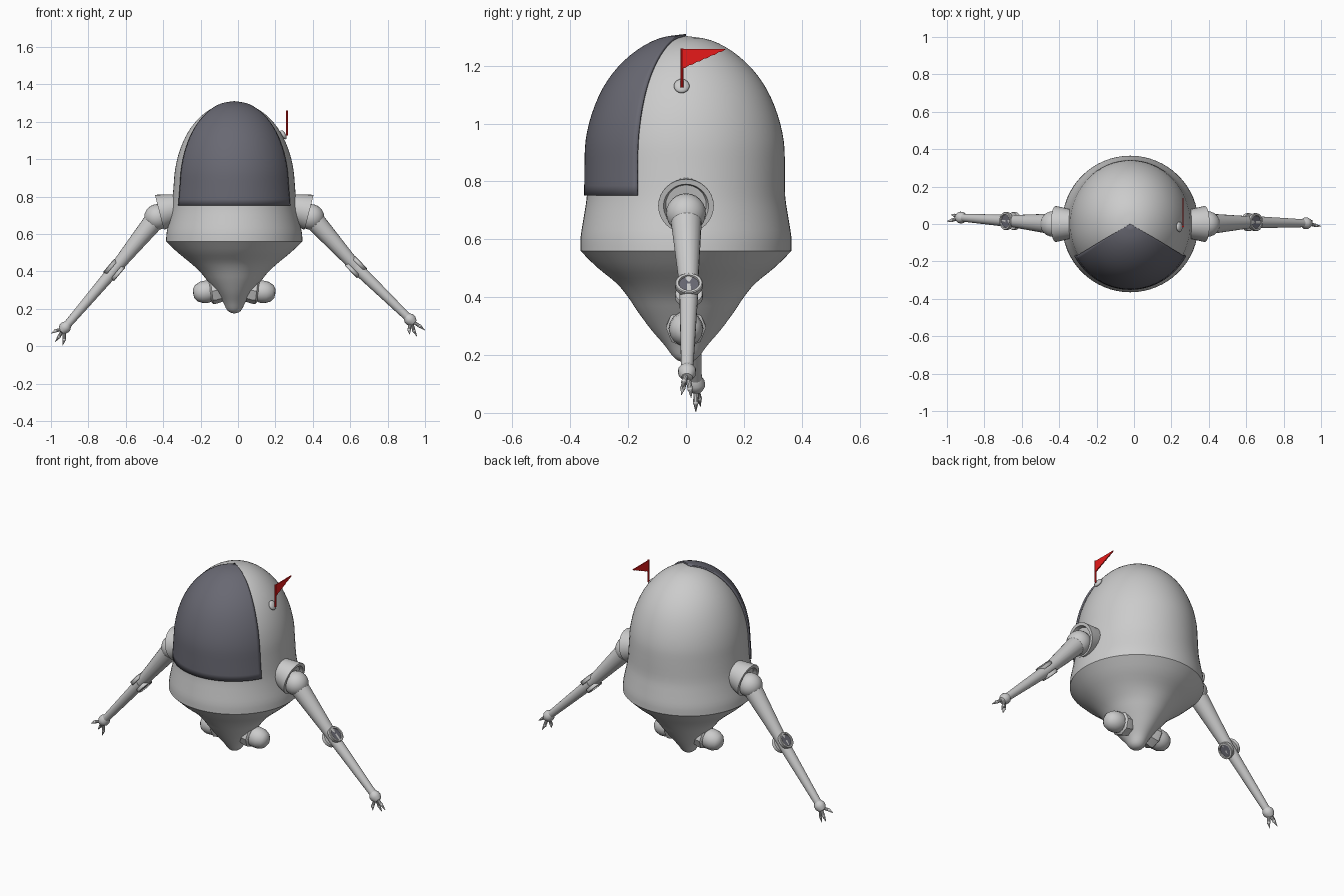
import bpy, bmesh, math
from mathutils import Vector

if "Cube" in bpy.data.objects:
    bpy.data.objects.remove(bpy.data.objects["Cube"])

CX = -0.02  # body axis


def material(name, rgb):
    m = bpy.data.materials.new(name)
    m.diffuse_color = (*rgb, 1)
    m.use_nodes = True
    m.node_tree.nodes["Principled BSDF"].inputs["Base Color"].default_value = m.diffuse_color
    return m


DARK = material("dark_glass", (0.14, 0.14, 0.17))
RED = material("flag_red", (0.8, 0.01, 0.01))


def finish(name, bm, mat=None, smooth=True):
    bmesh.ops.remove_doubles(bm, verts=bm.verts, dist=1e-5)
    bmesh.ops.recalc_face_normals(bm, faces=bm.faces)
    me = bpy.data.meshes.new(name)
    bm.to_mesh(me)
    bm.free()
    ob = bpy.data.objects.new(name, me)
    bpy.context.collection.objects.link(ob)
    if mat:
        me.materials.append(mat)
    if smooth:
        bpy.ops.object.select_all(action='DESELECT')
        ob.select_set(True)
        bpy.context.view_layer.objects.active = ob
        bpy.ops.object.shade_smooth_by_angle(angle=math.radians(35))
    return ob


def skin(bm, rings, closed):
    n = len(rings[0])
    for a, b in zip(rings, rings[1:]):
        for i in range(n if closed else n - 1):
            j = (i + 1) % n
            bm.faces.new((a[i], a[j], b[j], b[i]))


def spline(pts, steps=3):
    """Catmull-Rom refinement of a profile."""
    P = [Vector(p) for p in pts]
    P = [2 * P[0] - P[1]] + P + [2 * P[-1] - P[-2]]
    out = []
    for a, b, c, d in zip(P, P[1:], P[2:], P[3:]):
        for k in range(steps):
            t = k / steps
            out.append(0.5 * (2 * b + (c - a) * t + (2 * a - 5 * b + 4 * c - d) * t * t
                              + (3 * b - a - 3 * c + d) * t ** 3))
    return out + [P[-2]]


def oval_shell(name, pts, a0=0, a1=360, segs=64, grow=0, mat=None):
    """Upright revolve with separate x and y radii."""
    bm = bmesh.new()
    closed = a1 - a0 == 360
    count = segs if closed else segs + 1
    rings = []
    for rx, ry, z in pts:
        g = grow if rx > 1e-6 else 0
        ring = []
        for i in range(count):
            t = math.radians(a0 + (a1 - a0) * i / segs)
            ring.append(bm.verts.new((CX + (rx + g) * math.cos(t), (ry + g) * math.sin(t), z + grow * 0.5)))
        rings.append(ring)
    skin(bm, rings, closed)
    return finish(name, bm, mat)


def lathe(name, profile, origin, axis, segs=24, mat=None):
    """Revolve (radius, height) pairs round an axis."""
    q = Vector(axis).normalized().to_track_quat('Z', 'Y')
    bm = bmesh.new()
    rings = [[bm.verts.new(Vector(origin) + q @ Vector((r * math.cos(2 * math.pi * i / segs),
                                                      r * math.sin(2 * math.pi * i / segs), h)))
              for i in range(segs)] for r, h in profile]
    skin(bm, rings, True)
    return finish(name, bm, mat)


def limb(name, p, q, r1, r2, segs=20, mat=None):
    d = Vector(q) - Vector(p)
    return lathe(name, [(0, 0), (r1, 0), (r2, d.length), (0, d.length)], p, d, segs, mat)


def ball(name, c, r, axis=(0, 0, 1), flat=1.0):
    prof = [(r * math.sin(math.pi * k / 12), -r * flat * math.cos(math.pi * k / 12)) for k in range(13)]
    return lathe(name, prof, c, axis)


# Domed upper body
dome = [(.365, .365, .56), (.361, .364, .61), (.346, .353, .68), (.334, .343, .75),
        (.325, .342, .85), (.317, .338, .94), (.297, .317, 1.03), (.262, .28, 1.117),
        (.215, .228, 1.19), (.153, .16, 1.25), (.08, .084, 1.289), (0, 0, 1.303)]
oval_shell("upper_body", spline(dome))

# Tapered lower body
tail = [(.365, .365, .56), (.305, .307, .503), (.238, .24, .448), (.185, .2, .40), (.146, .168, .352),
        (.095, .12, .287), (.06, .075, .235), (.04, .045, .195), (.02, .023, .179), (0, 0, .175)]
oval_shell("lower_body", spline(tail))

# Visor wrapped round the front
visor = oval_shell("visor", spline(dome[3:]), -151, -29, 40, 0.004, DARK)
thick = visor.modifiers.new("thickness", 'SOLIDIFY')
thick.thickness = 0.01
thick.offset = 0

# Arms: elbow, wrist and finger tips per side
arms = {
    1: ("right", (.63, .01, .424), (.912, .004, .15),
        [(1.0, -.012, .085), (.957, .018, .052), (.918, -.016, .062)]),
    -1: ("left", (-.662, .016, .408), (-.918, .034, .108),
         [(-1.0, .014, .068), (-.978, .05, .022), (-.938, .034, .003)]),
}
for s, (side, elbow, wrist, tips) in arms.items():
    elbow, wrist = Vector(elbow), Vector(wrist)
    # Flared shoulder socket and ball
    face = Vector((CX + s * .4, 0, .715))
    out = Vector((s * .97, 0, -.25))
    lathe(side + "_shoulder_socket",
          [(0, -.12), (.07, -.12), (.096, -.005), (.096, 0), (.078, 0), (.07, -.02), (0, -.02)], face, out, 32)
    shoulder = Vector((CX + s * .412, 0, .69))
    ball(side + "_shoulder_ball", shoulder, .069, out)
    # Arm segments
    limb(side + "_upper_arm", shoulder, elbow, .056, .031)
    limb(side + "_forearm", elbow, wrist, .033, .021)
    # Elbow discs on both faces of the joint
    along = (wrist - shoulder).normalized()
    normal = along.cross(Vector((0, 1, 0))).normalized()
    for k, n in enumerate((normal, -normal)):
        c = elbow + n * .026
        lathe(f"{side}_elbow_disc_{k}",
              [(0, -.01), (.046, -.01), (.048, -.006), (.048, .009), (.045, .012), (.036, .012), (.034, .004), (0, .004)],
              c, n, 28)
        lathe(f"{side}_elbow_inset_{k}", [(0, .004), (.034, .004), (.034, .006), (0, .006)], c, n, 28, DARK)
    # Palm and clawed fingers
    axis = (wrist - elbow).normalized()
    palm = wrist + axis * .014
    lathe(side + "_palm", [(0, -.034), (.02, -.03), (.031, -.012), (.031, .006), (.02, .026), (0, .032)], palm, axis, 16)
    for k, tip in enumerate(tips):
        tip = Vector(tip)
        d = tip - palm
        spread = d - axis * d.dot(axis)
        root = palm + d * .25
        knuckle = palm + d * .62 + spread * .12
        limb(f"{side}_finger_{k}", root, knuckle, .009, .009, 10)
        ball(f"{side}_knuckle_{k}", knuckle, .0095)
        limb(f"{side}_claw_{k}", knuckle, tip, .009, .001, 10)

    # Hip stub: collar against the tail with a rounded end
    hip = Vector((CX + s * .115, 0, .295))
    axis = Vector((s * .97, 0, -.12))
    lathe(side + "_hip_collar", [(0, -.06), (.06, -.06), (.07, -.015), (.07, .005), (.058, .014), (0, .014)],
          hip, axis, 8)
    lathe(side + "_hip_stub", [(0, 0), (.052, 0), (.06, .03), (.058, .06), (.045, .088), (.025, .103), (0, .106)],
          hip, axis, 16)

# Flag with mount, pole and stepped pennant
ball("flag_mount", (.243, -.015, 1.13), .027, (.8, 0, .45), .45)
limb("flag_pole", (.262, -.014, 1.125), (.262, -.014, 1.26), .005, .005, 10, RED)
edge = [(-.014, 1.258), (.138, 1.258)]
for k in range(6):
    y = .138 - .152 * (k + 1) / 6
    z = 1.258 - .067 * (k + 1) / 6
    edge += [(y + .012, z + .002), (y, z)]
bm = bmesh.new()
f = bm.faces.new([bm.verts.new((.259, y, z)) for y, z in edge])
ext = bmesh.ops.extrude_face_region(bm, geom=[f])
bmesh.ops.translate(bm, vec=(.006, 0, 0), verts=[v for v in ext["geom"] if isinstance(v, bmesh.types.BMVert)])
finish("flag_cloth", bm, RED, smooth=False)
